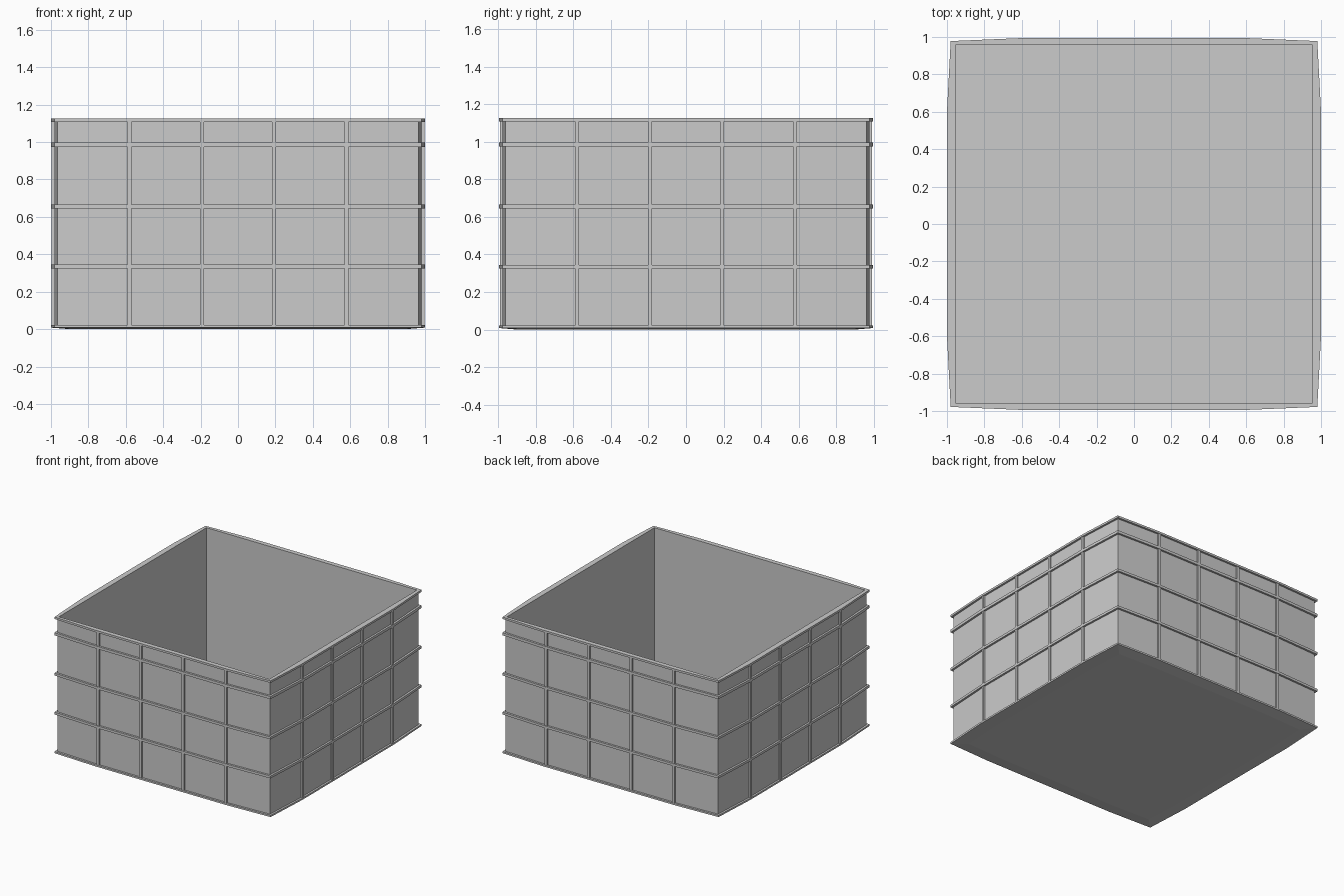
import bpy, bmesh

if "Cube" in bpy.data.objects:
    bpy.data.objects.remove(bpy.data.objects["Cube"])

TOP = 1.125
WALL_INSET = 0.016


def outline(inset, z, scale=1.0):
    """Slightly bowed rectangle, 12 points, pulled inwards by inset."""
    cx, cy = 0.98 - inset, 0.978 - inset
    bx, by = 1.0 - inset, 0.994 - inset
    quarter = [(bx, 0.6), (cx, cy), (0.6, by)]
    pts = quarter + [(-x, y) for x, y in reversed(quarter)]
    pts += [(-x, -y) for x, y in pts]
    return [(x * scale, y * scale, z) for x, y in pts]


def inner(z):
    """Straight inner rectangle matching the 12 outline points."""
    a, b = 0.955, 0.956
    quarter = [(a, 0.6), (a, b), (0.6, b)]
    pts = quarter + [(-x, y) for x, y in reversed(quarter)]
    pts += [(-x, -y) for x, y in pts]
    return [(x, y, z) for x, y in pts]


def loft(name, rings, closed):
    bm = bmesh.new()
    vs = [[bm.verts.new(p) for p in r] for r in rings]
    n = len(vs[0])
    pairs = list(zip(vs, vs[1:]))
    if closed:
        pairs.append((vs[-1], vs[0]))
    for a, b in pairs:
        for i in range(n):
            j = (i + 1) % n
            bm.faces.new((a[i], a[j], b[j], b[i]))
    if not closed:
        bm.faces.new(vs[0])
        bm.faces.new(vs[-1])
    bmesh.ops.recalc_face_normals(bm, faces=bm.faces)
    me = bpy.data.meshes.new(name)
    bm.to_mesh(me)
    bm.free()
    ob = bpy.data.objects.new(name, me)
    bpy.context.collection.objects.link(ob)
    return ob


def box(name, lo, hi):
    rings = [[(lo[0], lo[1], z), (hi[0], lo[1], z), (hi[0], hi[1], z), (lo[0], hi[1], z)]
             for z in (lo[2], hi[2])]
    return loft(name, rings, False)


# open container: sagging underside, bowed walls, straight inside, floor
loft("container_body", [
    outline(0, 0.0, 0.9), outline(0, 0.008), outline(0, 0.022),
    outline(WALL_INSET, 0.022), outline(WALL_INSET, TOP), inner(TOP), inner(0.03),
], False)

# horizontal hoops and top rim
for k, (z0, z1) in enumerate([(0.325, 0.345), (0.645, 0.665), (0.975, 0.997), (1.108, TOP)]):
    name = "top_rim" if k == 3 else f"hoop_{k + 1}"
    loft(name, [outline(WALL_INSET, z0), outline(0, z0),
                outline(0, z1), outline(WALL_INSET, z1)], True)

# vertical ribs on all four sides
W = 0.011
for s, side in ((-1, "a"), (1, "b")):
    for i, c in enumerate((-0.58, -0.192, 0.192, 0.58)):
        ya, yb = sorted((s * 0.965, s * 0.991))
        box(f"rib_y_{side}_{i + 1}", (c - W, ya, 0.015), (c + W, yb, 1.115))
        xa, xb = sorted((s * 0.965, s * 0.997))
        box(f"rib_x_{side}_{i + 1}", (xa, c - W, 0.015), (xb, c + W, 1.115))
